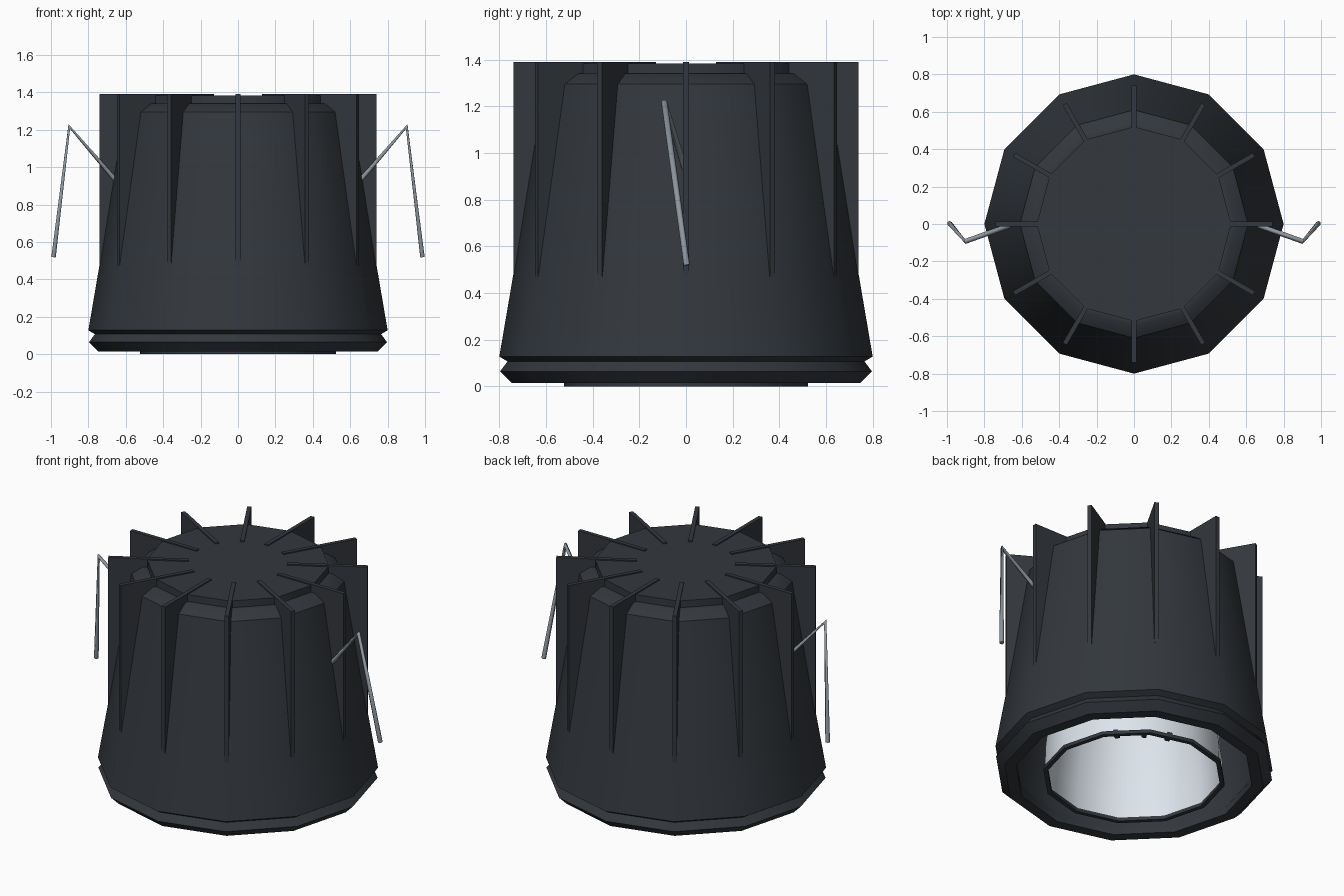
import bpy, bmesh
from math import sin, cos, pi, radians
from mathutils import Matrix, Vector

if "Cube" in bpy.data.objects:
    bpy.data.objects.remove(bpy.data.objects["Cube"])

SIDES = 12


def material(name, rgb):
    m = bpy.data.materials.new(name)
    m.diffuse_color = (*rgb, 1)
    m.use_nodes = True
    m.node_tree.nodes["Principled BSDF"].inputs["Base Color"].default_value = m.diffuse_color
    return m


DARK = material("charcoal", (0.033, 0.039, 0.047))
STEEL = material("steel", (0.27, 0.31, 0.35))
WHITE = material("reflector_white", (0.72, 0.78, 0.84))


def finish(bm, name, mat, smooth=None):
    bmesh.ops.remove_doubles(bm, verts=bm.verts, dist=1e-5)
    bmesh.ops.recalc_face_normals(bm, faces=bm.faces)
    me = bpy.data.meshes.new(name)
    bm.to_mesh(me)
    bm.free()
    ob = bpy.data.objects.new(name, me)
    bpy.context.collection.objects.link(ob)
    me.materials.append(mat)
    if smooth:
        bpy.ops.object.select_all(action='DESELECT')
        ob.select_set(True)
        bpy.context.view_layer.objects.active = ob
        bpy.ops.object.shade_smooth_by_angle(angle=radians(smooth))
    return ob


def lathe(name, profile, mat, smooth, closed=False):
    """Revolve an (r, z) profile about z with SIDES segments."""
    bm = bmesh.new()
    rings = [[bm.verts.new((r * cos(2 * pi * i / SIDES), r * sin(2 * pi * i / SIDES), z))
              for i in range(SIDES)] for r, z in profile]
    pairs = list(zip(rings, rings[1:]))
    if closed:
        pairs.append((rings[-1], rings[0]))
    for a, b in pairs:
        for i in range(SIDES):
            j = (i + 1) % SIDES
            bm.faces.new((a[i], a[j], b[j], b[i]))
    if not closed:
        bm.faces.new(rings[0])
        bm.faces.new(rings[-1])
    return finish(bm, name, mat, smooth)


# Hollow housing: top cap, tapered wall, V groove, bottom flange, inner wall
lathe("housing", [
    (0.52, 1.383), (0.52, 1.34), (0.545, 1.34), (0.61, 1.295), (0.74, 0.48),
    (0.80, 0.128), (0.765, 0.107), (0.797, 0.064), (0.748, 0.015),
    (0.68, 0.015), (0.68, 0.06), (0.72, 0.13), (0.55, 1.27)], DARK, 42)

# White reflector cup: outer skin, then inner skin
lathe("reflector", [
    (0.36, 0.92), (0.45, 0.72), (0.51, 0.16), (0.515, 0.02),
    (0.50, 0.02), (0.495, 0.16), (0.435, 0.71), (0.35, 0.90)], WHITE, 60)

# Thin dark trim ring around the opening
lathe("trim_ring", [(0.523, 0.022), (0.523, 0.0), (0.497, 0.0), (0.497, 0.022)],
      DARK, 42, closed=True)

# Small locking tabs inside the trim ring
bm = bmesh.new()
for a in (38, 57, 74):
    bmesh.ops.create_cube(bm, size=1, matrix=Matrix.Rotation(radians(a), 4, 'Z')
                          @ Matrix.Translation((0.48, 0, 0.018))
                          @ Matrix.Diagonal((0.05, 0.028, 0.03, 1)))
finish(bm, "locking_tabs", DARK)

# Cooling fins, one on each housing corner
FIN = [(0.28, 1.365), (0.28, 1.39), (0.74, 1.39), (0.74, 0.47),
       (0.735, 0.47), (0.60, 1.28), (0.51, 1.335)]
HALF = 0.0125
bm = bmesh.new()
for k in range(SIDES):
    rot = Matrix.Rotation(2 * pi * k / SIDES, 3, 'Z')
    a, b = ([bm.verts.new(rot @ Vector((r, s * HALF, z))) for r, z in FIN] for s in (-1, 1))
    bm.faces.new(a)
    bm.faces.new(b[::-1])
    for i in range(len(FIN)):
        j = (i + 1) % len(FIN)
        bm.faces.new((a[i], b[i], b[j], a[j]))
finish(bm, "cooling_fins", DARK)

# Bent spring wires on both sides
PATH = [(0.65, -0.003, 0.925), (0.902, -0.093, 1.217), (0.986, 0.003, 0.52)]
for side, label in ((1, "right"), (-1, "left")):
    cu = bpy.data.curves.new("spring_wire_" + label, 'CURVE')
    cu.dimensions = '3D'
    cu.bevel_depth = 0.0135
    cu.bevel_resolution = 1
    cu.use_fill_caps = True
    sp = cu.splines.new('POLY')
    sp.points.add(len(PATH) - 1)
    for p, (x, y, z) in zip(sp.points, PATH):
        p.co = (side * x, y, z, 1)
    cu.materials.append(STEEL)
    bpy.context.collection.objects.link(bpy.data.objects.new("spring_wire_" + label, cu))
